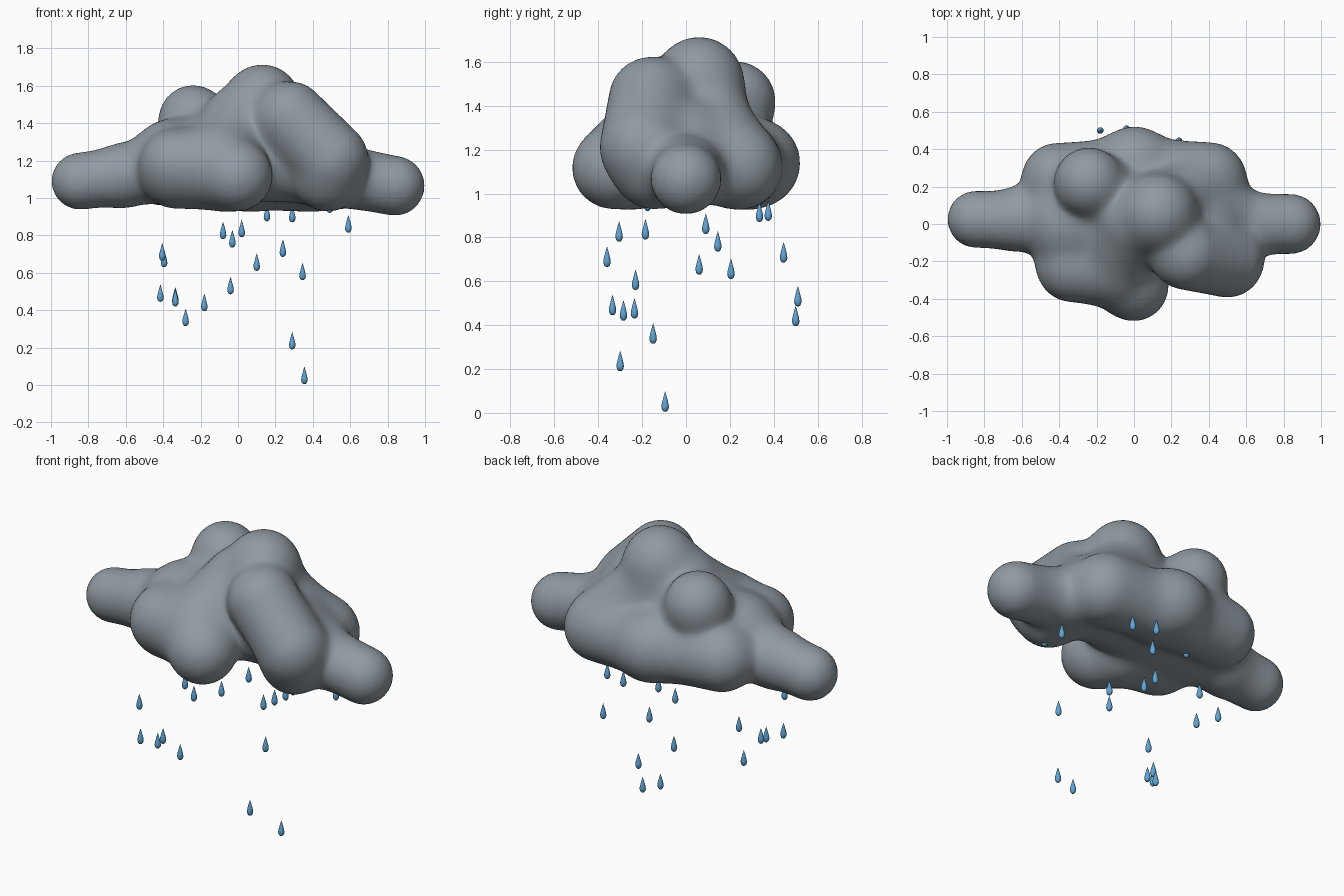
import bpy, bmesh, math
from mathutils import Matrix, Vector

if "Cube" in bpy.data.objects:
    bpy.data.objects.remove(bpy.data.objects["Cube"])


def material(name, rgb):
    m = bpy.data.materials.new(name)
    m.diffuse_color = (*rgb, 1)
    m.use_nodes = True
    m.node_tree.nodes["Principled BSDF"].inputs["Base Color"].default_value = m.diffuse_color
    return m


grey = material("storm grey", (0.28, 0.325, 0.36))
blue = material("rain blue", (0.12, 0.37, 0.66))


def make_object(name, bm, mat):
    me = bpy.data.meshes.new(name)
    bm.to_mesh(me)
    bm.free()
    me.materials.append(mat)
    for p in me.polygons:
        p.use_smooth = True
    ob = bpy.data.objects.new(name, me)
    bpy.context.collection.objects.link(ob)
    return ob


# Cloud puffs: rounded bars as (start, end, radius)
puffs = [
    ((-0.845, 0.025, 1.09), (-0.68, 0.02, 1.11), 0.152),    # left end
    ((-0.58, 0.03, 1.125), (-0.40, 0.0, 1.16), 0.165),
    ((0.838, 0.0, 1.065), (0.68, 0.0, 1.095), 0.160),       # right end
    ((0.13, 0.06, 1.515), (0.10, 0.05, 1.35), 0.198),       # crown
    ((0.28, -0.16, 1.43), (0.50, -0.20, 1.215), 0.192),
    ((-0.24, 0.225, 1.42), (-0.15, 0.15, 1.30), 0.183),
    ((0.0, -0.335, 1.115), (-0.02, -0.30, 1.12), 0.183),    # front lobe
    ((-0.12, -0.25, 1.17), (-0.33, -0.23, 1.18), 0.185),
    ((-0.10, -0.20, 1.11), (-0.33, -0.18, 1.115), 0.165),
    ((0.0, 0.0, 1.40), (-0.10, -0.20, 1.22), 0.190),
    ((-0.41, 0.245, 1.15), (-0.15, 0.26, 1.14), 0.188),     # back lobes
    ((0.0, 0.325, 1.14), (0.0, 0.25, 1.15), 0.193),
    ((0.10, 0.27, 1.12), (0.41, 0.245, 1.115), 0.185),
    ((0.15, 0.08, 1.42), (0.38, 0.22, 1.16), 0.170),
    ((0.50, 0.05, 1.12), (0.48, -0.15, 1.10), 0.170),       # right bulk
    ((-0.35, 0.0, 1.20), (0.35, 0.0, 1.20), 0.220),         # core
]
puffs = [(Vector(a), Vector(b) - Vector(a), r) for a, b, r in puffs]
BLEND = 0.03


def blend_field(p):
    """Smoothly joined distance to all puffs, and its gradient."""
    total, grad = 0.0, Vector()
    for a, d, r in puffs:
        t = min(1.0, max(0.0, (p - a).dot(d) / d.length_squared))
        v = p - a - d * t
        dist = max(v.length, 1e-6)
        w = math.exp(-(dist - r) / BLEND)
        total += w
        grad += v * (w / dist)
    return -BLEND * math.log(total), grad / total


# Rough union of the puffs
bm = bmesh.new()
for a, d, r in puffs:
    for i in range(5):
        bmesh.ops.create_icosphere(bm, subdivisions=3, radius=r,
                                   matrix=Matrix.Translation(a + d * (i / 4)))
rough = make_object("rough_cloud", bm, grey)
fuse = rough.modifiers.new("fuse", 'REMESH')
fuse.mode = 'VOXEL'
fuse.voxel_size = 0.022
soften = rough.modifiers.new("soften", 'SMOOTH')
soften.iterations = 8
depsgraph = bpy.context.evaluated_depsgraph_get()
joined = bpy.data.meshes.new_from_object(rough.evaluated_get(depsgraph))
bm = bmesh.new()
bm.from_mesh(joined)
bpy.data.objects.remove(rough)

# Pull the surface onto the blended shape
for v in bm.verts:
    for _ in range(4):
        f, g = blend_field(v.co)
        v.co -= g * (f / max(g.length_squared, 0.3))
cloud = make_object("cloud", bm, grey)
soften = cloud.modifiers.new("soften", 'SMOOTH')
soften.iterations = 6

# Raindrops: centre positions
drops = [
    (0.355, -0.095, 0.05), (0.29, -0.30, 0.235), (-0.28, -0.15, 0.36),
    (-0.18, 0.50, 0.44), (-0.04, 0.51, 0.53), (-0.415, -0.335, 0.49),
    (-0.335, -0.285, 0.465), (-0.335, -0.235, 0.475), (0.345, -0.23, 0.605),
    (0.10, 0.205, 0.655), (-0.395, 0.06, 0.675), (-0.405, -0.36, 0.71),
    (0.24, 0.445, 0.73), (-0.03, 0.145, 0.78), (-0.08, -0.305, 0.825),
    (0.02, -0.185, 0.835), (0.59, 0.09, 0.86), (0.29, 0.335, 0.915),
    (0.155, 0.375, 0.92), (0.49, -0.175, 0.965), (-0.205, 0.2, 0.985),
]
# Teardrop profile as (radius, height)
profile = [(0, -0.045), (0.008, -0.043), (0.014, -0.036), (0.0175, -0.024),
           (0.016, -0.010), (0.011, 0.010), (0.006, 0.029), (0, 0.049)]
for i, loc in enumerate(drops):
    bm = bmesh.new()
    vs = [bm.verts.new((r, 0, z)) for r, z in profile]
    es = [bm.edges.new(p) for p in zip(vs, vs[1:])]
    bmesh.ops.spin(bm, geom=vs + es, cent=(0, 0, 0), axis=(0, 0, 1),
                   angle=math.tau, steps=14)
    bmesh.ops.remove_doubles(bm, verts=bm.verts[:], dist=0.0005)
    bmesh.ops.recalc_face_normals(bm, faces=bm.faces[:])
    ob = make_object(f"raindrop_{i + 1}", bm, blue)
    ob.location = loc
